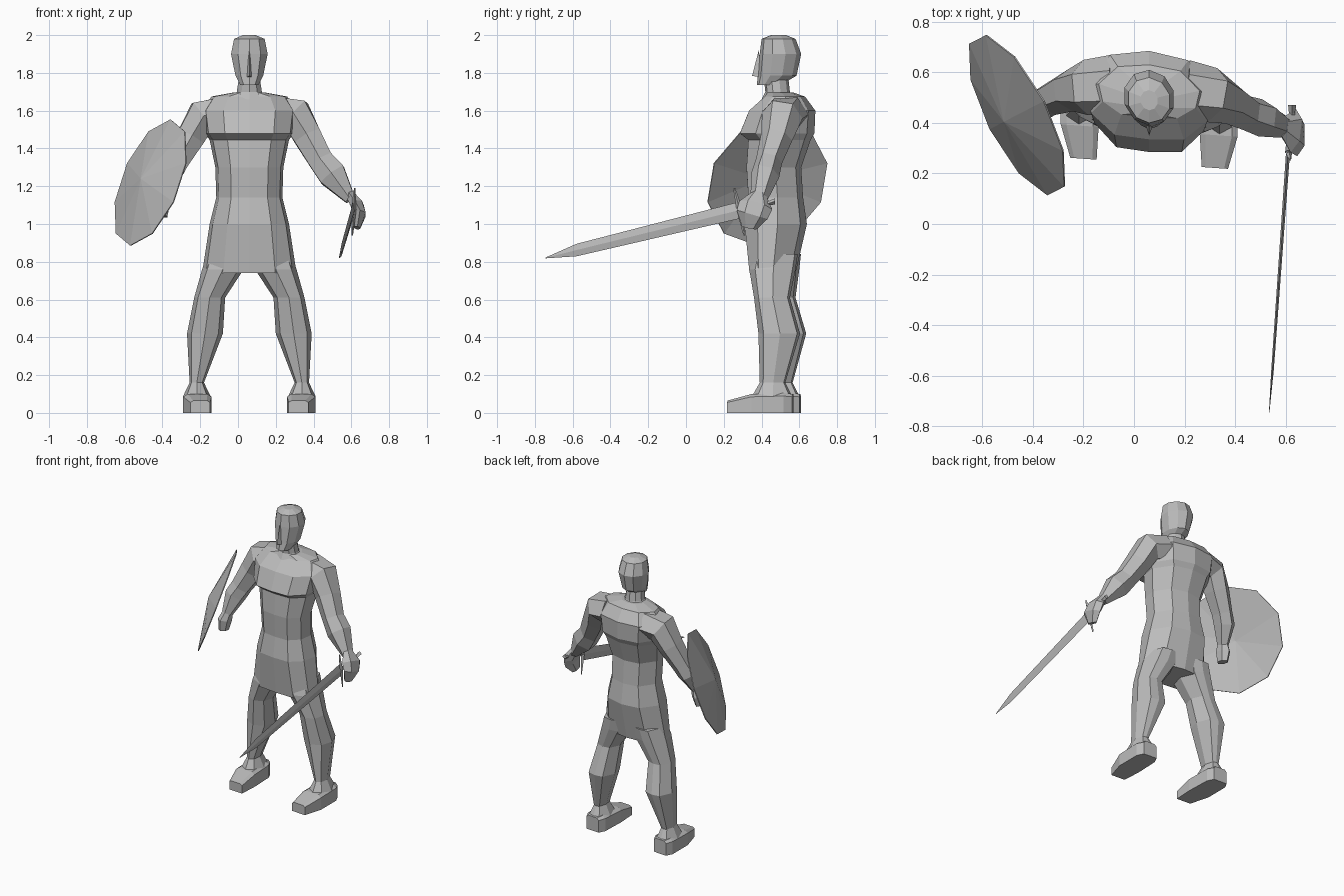
import bpy, bmesh, math
from mathutils import Vector

cube = bpy.data.objects.get("Cube")
if cube:
    bpy.data.objects.remove(cube)

stone = bpy.data.materials.new("plain grey")
stone.use_nodes = True
GREY = (0.5, 0.5, 0.5, 1)
stone.diffuse_color = GREY
stone.node_tree.nodes["Principled BSDF"].inputs["Base Color"].default_value = GREY

MID = 0.06       # body centre line
TWIST = 0.07     # the left side stands a little further forward


def finish(name, bm, smooth_normals=True):
    if smooth_normals:
        bmesh.ops.recalc_face_normals(bm, faces=bm.faces)
    mesh = bpy.data.meshes.new(name)
    bm.to_mesh(mesh)
    bm.free()
    mesh.materials.append(stone)
    obj = bpy.data.objects.new(name, mesh)
    bpy.context.collection.objects.link(obj)
    return obj


def loft(name, rings):
    """Skin a list of point rings and cap both ends."""
    bm = bmesh.new()
    rows = [[bm.verts.new(p) for p in ring] for ring in rings]
    n = len(rows[0])
    for a, b in zip(rows, rows[1:]):
        for i in range(n):
            j = (i + 1) % n
            bm.faces.new((a[i], a[j], b[j], b[i]))
    bm.faces.new(rows[0])
    bm.faces.new(rows[-1])
    return finish(name, bm)


def body(x, y, z):
    return Vector((MID + x, y - TWIST * x, z))


def level_rings(half_outline, levels, cx=None):
    """Horizontal rings from a half outline; level = z, half width, front, back, offset."""
    outline = half_outline + [(-x, y) for x, y in reversed(half_outline) if x > 0]
    rings = []
    for z, w, front, back, off in levels:
        cy, d = (front + back) / 2, (back - front) / 2
        rings.append([body(off + x * w, cy + y * d, z) for x, y in outline])
    return rings


def tube(name, path, sides=6, turn=0.0):
    """Limb along a path of (x, y, z, radius across, radius in depth)."""
    pts = [Vector(p[:3]) for p in path]
    rings = []
    for i, p in enumerate(path):
        t = (pts[min(i + 1, len(pts) - 1)] - pts[max(i - 1, 0)]).normalized()
        across = Vector((0, 1, 0)).cross(t).normalized()
        depth = t.cross(across)
        rings.append([pts[i] + across * p[3] * math.cos(a) + depth * p[4] * math.sin(a)
                      for a in (turn + math.tau * k / sides for k in range(sides))])
    return loft(name, rings)


# Torso with overhanging chest, running down into the tunic skirt
TRUNK = [(0, -1), (0.55, -0.95), (0.92, -0.5), (1, 0.15), (0.62, 0.85), (0, 1)]
loft("torso_and_skirt", level_rings(TRUNK, [
    (0.74, 0.25, 0.34, 0.58, 0), (1.0, 0.21, 0.31, 0.64, 0),
    (1.14, 0.175, 0.33, 0.62, 0), (1.3, 0.18, 0.32, 0.61, 0),
    (1.445, 0.21, 0.33, 0.66, 0), (1.48, 0.235, 0.285, 0.68, 0),
    (1.6, 0.25, 0.335, 0.685, 0), (1.675, 0.2, 0.42, 0.63, 0),
    (1.695, 0.09, 0.43, 0.57, 0)]))

# Neck and faceted head
OVAL = [(math.sin(math.pi * k / 5), -math.cos(math.pi * k / 5)) for k in range(6)]
OVAL[0], OVAL[-1] = (0, -1), (0, 1)
loft("neck", level_rings(OVAL, [
    (1.66, 0.1, 0.4, 0.58, 0), (1.7, 0.07, 0.42, 0.55, 0), (1.79, 0.055, 0.41, 0.54, 0)]))
loft("head", level_rings(OVAL, [
    (1.735, 0.05, 0.375, 0.5, 0), (1.785, 0.077, 0.38, 0.585, 0),
    (1.9, 0.102, 0.39, 0.61, 0), (1.98, 0.085, 0.4, 0.58, 0),
    (2.0, 0.035, 0.45, 0.53, 0)]))

# Nose wedge
bm = bmesh.new()
top, tip, left, right = [bm.verts.new(body(*p)) for p in (
    (0, 0.385, 1.92), (0, 0.35, 1.785), (0.018, 0.4, 1.775), (-0.018, 0.4, 1.775))]
for f in ((top, tip, left), (top, right, tip), (tip, right, left), (top, left, right)):
    bm.faces.new(f)
finish("nose", bm)

# Legs and block feet
CALF = [(0, -1), (0.75, -0.7), (1, 0.1), (0.6, 0.9), (0, 1)]
for side, label in ((1, "left"), (-1, "right")):
    loft(label + "_leg", level_rings(CALF, [
        (0.09, 0.072, 0.37, 0.58, side * 0.278), (0.16, 0.038, 0.41, 0.545, side * 0.278),
        (0.42, 0.095, 0.4, 0.62, side * 0.235), (0.61, 0.082, 0.375, 0.565, side * 0.21),
        (0.76, 0.11, 0.345, 0.59, side * 0.14), (0.84, 0.1, 0.36, 0.6, side * 0.12)]))
    foot = [(0.24, 0.052, 0.065, 0.26), (0.37, 0.075, 0.1, 0.275),
            (0.54, 0.072, 0.105, 0.278), (0.585, 0.05, 0.1, 0.278)]
    loft(label + "_foot", [[body(side * off + sx * w, y, z) for sx, z in
                            ((-1, 0), (1, 0), (1, h * 0.85), (0.7, h), (-0.7, h), (-1, h * 0.85))]
                           for y, w, h, off in foot])

# Sword arm and fist
tube("left_arm", [
    (0.2, 0.53, 1.585, 0.1, 0.12), (0.31, 0.51, 1.575, 0.1, 0.11),
    (0.37, 0.48, 1.46, 0.085, 0.085), (0.44, 0.44, 1.335, 0.075, 0.07),
    (0.5, 0.42, 1.26, 0.085, 0.075), (0.595, 0.385, 1.13, 0.032, 0.045)], turn=0.5)
tube("left_fist", [
    (0.59, 0.385, 1.16, 0.025, 0.04), (0.63, 0.37, 1.1, 0.038, 0.09),
    (0.645, 0.35, 1.05, 0.035, 0.085), (0.63, 0.335, 0.98, 0.02, 0.04)], turn=0.5)

# Shield arm and fist
tube("right_arm", [
    (-0.08, 0.55, 1.585, 0.1, 0.12), (-0.19, 0.54, 1.57, 0.1, 0.11),
    (-0.25, 0.53, 1.46, 0.085, 0.085), (-0.32, 0.5, 1.335, 0.07, 0.07),
    (-0.355, 0.48, 1.27, 0.07, 0.07), (-0.385, 0.43, 1.15, 0.035, 0.04)], turn=0.5)
tube("right_fist", [
    (-0.38, 0.435, 1.17, 0.03, 0.035), (-0.395, 0.42, 1.11, 0.04, 0.06),
    (-0.4, 0.41, 1.04, 0.03, 0.045)], turn=0.5)

# Ten-sided shallow shield, thin and hollow behind
normal = Vector((-0.84, -0.43, 0.34)).normalized()
centre = Vector((-0.465, 0.43, 1.22))
u = Vector((0.46, -0.89, 0)).normalized()
v = normal.cross(u)
bm = bmesh.new()
boss = bm.verts.new(centre + normal * 0.06)
rim = [bm.verts.new(centre + (u * math.cos(a) + v * math.sin(a)) * 0.355)
       for a in (math.tau * (k + 0.5) / 10 for k in range(10))]
for i in range(10):
    bm.faces.new((boss, rim[i], rim[(i + 1) % 10]))
shield = finish("shield", bm, False)
thick = shield.modifiers.new("thickness", "SOLIDIFY")
thick.thickness = 0.006

# Sword: diamond-section blade, crossguard and grip
blade = []
for x, y, z, h, t in ((0.61, 0.29, 1.075, 0.045, 0.008), (0.548, -0.58, 0.862, 0.033, 0.005),
                      (0.535, -0.745, 0.82, 0.002, 0.001)):
    blade.append([(x - t, y, z), (x, y, z + h), (x + t, y, z), (x, y, z - h)])
loft("sword_blade", blade)
tube("sword_guard", [(0.605, 0.31, 0.94, 0.004, 0.006), (0.612, 0.285, 1.07, 0.014, 0.016),
                     (0.618, 0.255, 1.19, 0.004, 0.006)], sides=4)
loft("sword_grip", [[(x + r * dx, y, z + r * dz) for dx, dz in ((1, 0), (0, 1), (-1, 0), (0, -1))]
                    for x, y, z, r in ((0.612, 0.28, 1.075, 0.014), (0.625, 0.44, 1.11, 0.012),
                                       (0.626, 0.47, 1.12, 0.016))])
